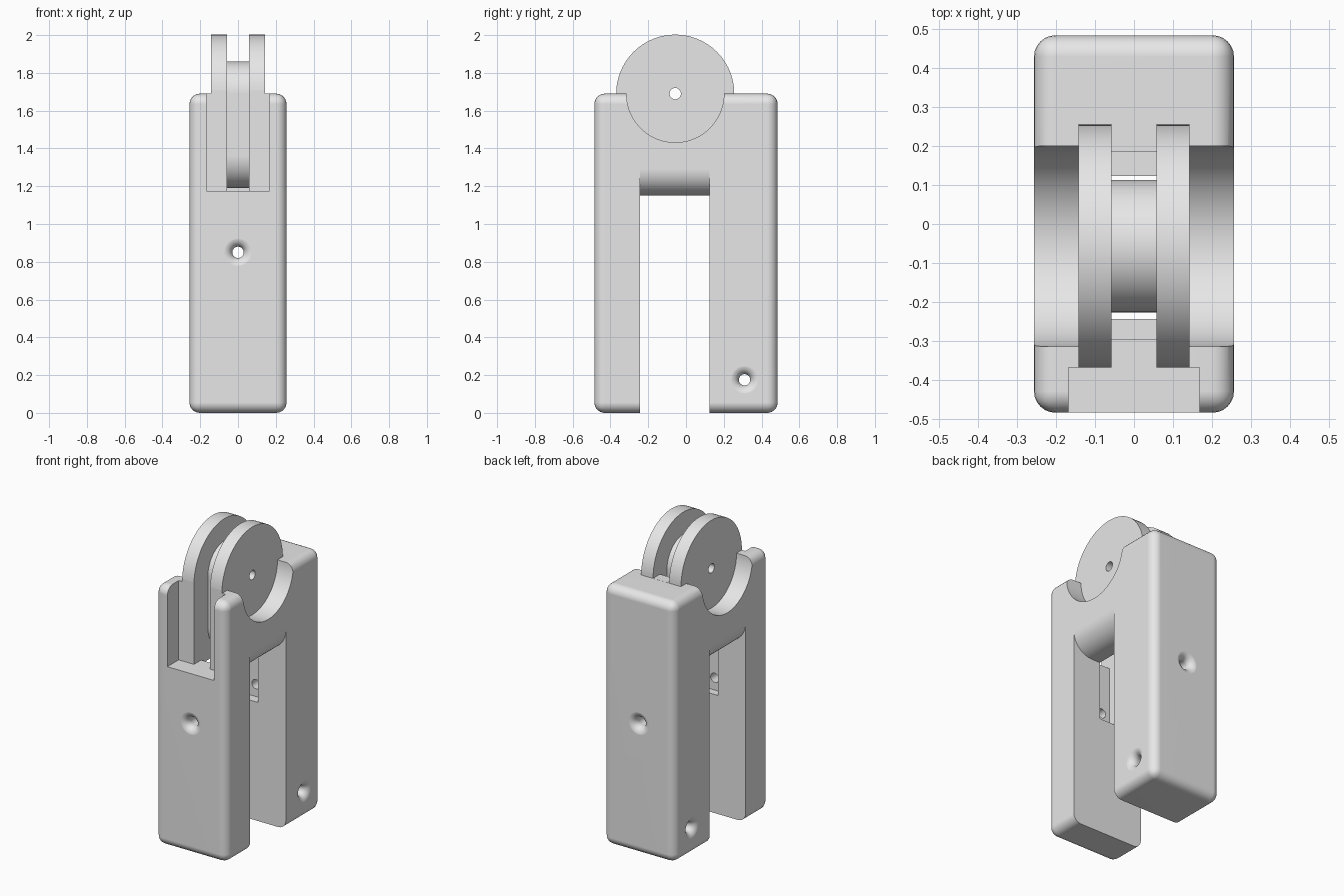
import bpy, bmesh
from math import sin, cos, pi
from mathutils import Matrix, Vector

if "Cube" in bpy.data.objects:
    bpy.data.objects.remove(bpy.data.objects["Cube"], do_unlink=True)

HX, HY, TOP = 0.257, 0.485, 1.69      # body half width, half depth, height
AY = -0.057                           # wheel axis, at the height of the body top
HALF = pi / 2

grey = bpy.data.materials.new("plain grey")
grey.use_nodes = True
grey.diffuse_color = (0.8, 0.8, 0.8, 1)
grey.node_tree.nodes["Principled BSDF"].inputs["Base Color"].default_value = (0.8, 0.8, 0.8, 1)


def finish(bm, name):
    bmesh.ops.recalc_face_normals(bm, faces=bm.faces[:])
    mesh = bpy.data.meshes.new(name)
    bm.to_mesh(mesh)
    bm.free()
    obj = bpy.data.objects.new(name, mesh)
    bpy.context.collection.objects.link(obj)
    mesh.materials.append(grey)
    return obj


def prism(name, profile, axis, lo, hi):
    """Extrude a (y, z) profile along X or an (x, z) profile along Y."""
    def place(p, d):
        return (d, p[0], p[1]) if axis == "X" else (p[0], d, p[1])
    bm = bmesh.new()
    a = [bm.verts.new(place(p, lo)) for p in profile]
    b = [bm.verts.new(place(p, hi)) for p in profile]
    n = len(profile)
    bm.faces.new(a)
    bm.faces.new(b[::-1])
    for i in range(n):
        j = (i + 1) % n
        bm.faces.new((a[i], a[j], b[j], b[i]))
    return finish(bm, name)


def arc(cx, cz, r, start, end, steps):
    return [(cx + r * cos(start + (end - start) * i / steps),
             cz + r * sin(start + (end - start) * i / steps)) for i in range(steps + 1)]


def disc(name, r, lo, hi, steps=96):
    return prism(name, arc(AY, TOP, r, 0, 2 * pi, steps)[:-1], "X", lo, hi)


def flared_hole(name, half, rotation, centre):
    """Through hole whose two mouths open in a rounded flare."""
    bore, flare = 0.03, 0.048
    mouth = half + 0.0005
    up = [(bore + flare - flare * cos(i * HALF / 8), mouth - flare + flare * sin(i * HALF / 8))
          for i in range(9)]
    up += [(bore + flare, half + 0.03), (0, half + 0.03)]
    line = [(r, -h) for r, h in reversed(up)] + up
    bm = bmesh.new()
    vs = [bm.verts.new((r, 0, h)) for r, h in line]
    es = [bm.edges.new(pair) for pair in zip(vs, vs[1:])]
    bmesh.ops.spin(bm, geom=vs + es, cent=(0, 0, 0), axis=(0, 0, 1), angle=2 * pi, steps=32)
    bmesh.ops.remove_doubles(bm, verts=bm.verts[:], dist=1e-5)
    bm.transform(Matrix.Translation(Vector(centre)) @ rotation)
    return finish(bm, name)


def combine(target, tool, operation="DIFFERENCE"):
    mod = target.modifiers.new("combine", "BOOLEAN")
    mod.operation, mod.solver, mod.object = operation, "EXACT", tool
    bpy.context.view_layer.objects.active = target
    bpy.ops.object.modifier_apply(modifier=mod.name)
    bpy.data.objects.remove(tool, do_unlink=True)


# Rounded block
bm = bmesh.new()
bmesh.ops.create_cube(bm, size=1)
bm.transform(Matrix.Translation((0, 0, TOP / 2)) @ Matrix.Diagonal((2 * HX, 2 * HY, TOP, 1)))
bmesh.ops.bevel(bm, geom=bm.edges[:], offset=0.055, segments=6, profile=0.5, affect="EDGES")
body = finish(bm, "pulley_body")

# Gap between the legs, leaving a cross bar with rounded lower edges
R, BAR = 0.14, 1.15
right = arc(HX - R, BAR + R, R, 0, -HALF, 12)
left = [(-x, z) for x, z in reversed(right)]
gap = [(-0.4, -0.2), (0.4, -0.2), (0.4, BAR + R)] + right + left + [(-0.4, BAR + R)]
combine(body, prism("leg_gap", gap, "Y", -0.244, 0.124))

# Round hollows on both flanks, then the cheeks
for lo, hi in ((0.1425, 0.4), (-0.4, -0.1425)):
    combine(body, disc("flank_hollow", 0.258, lo, hi))
combine(body, disc("cheeks", 0.3125, -0.143, 0.143), "UNION")

# Front notch
notch = [(-0.168, 1.175), (0.168, 1.175), (0.168, 2.2), (-0.168, 2.2)]
combine(body, prism("front_notch", notch, "Y", -0.7, AY - 0.312))

# Cord channel between the cheeks, running down into both legs
channel = [(-0.7, 1.175), (-0.295, 1.175), (-0.295, 0.77), (0.185, 0.77),
           (0.185, TOP + 0.0005), (0.7, TOP + 0.0005), (0.7, 2.2), (-0.7, 2.2)]
combine(body, prism("cord_channel", channel, "X", -0.058, 0.058))

# Rounded core that the cord runs over
core = arc(AY, TOP, 0.17, 0, pi, 32) + arc(AY, 1.36, 0.17, pi, 2 * pi, 32)
combine(body, prism("cord_core", core, "X", -0.07, 0.07), "UNION")

# Axle hole and the flared cord holes
combine(body, disc("axle_hole", 0.03, -0.4, 0.4, 32))
combine(body, flared_hole("cord_hole", HY, Matrix.Rotation(HALF, 4, "X"), (0, 0, 0.85)))
combine(body, flared_hole("side_hole", HX, Matrix.Rotation(HALF, 4, "Y"), (0, 0.31, 0.175)))

# Smooth shading with crisp edges
bpy.ops.object.select_all(action="DESELECT")
body.select_set(True)
bpy.context.view_layer.objects.active = body
bpy.ops.object.shade_smooth_by_angle(angle=pi / 6)
weighted = body.modifiers.new("weighted_normals", "WEIGHTED_NORMAL")
weighted.keep_sharp = True
